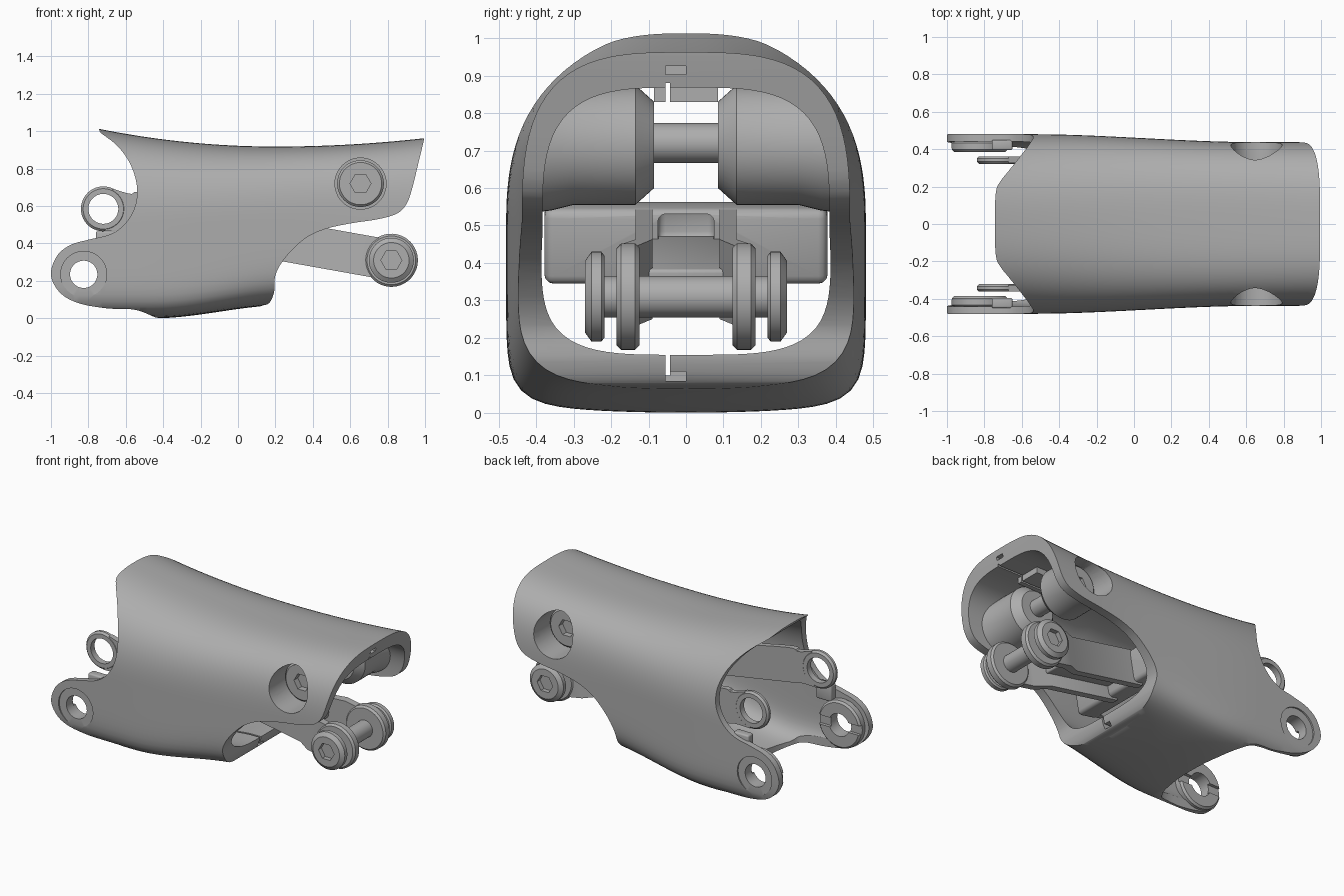
import bpy, bmesh, math
from mathutils import Matrix, Vector

cube = bpy.data.objects.get("Cube")
if cube:
    bpy.data.objects.remove(cube)

grey = bpy.data.materials.new("plain grey")
grey.use_nodes = True
grey.diffuse_color = (0.42, 0.42, 0.42, 1)
grey.node_tree.nodes["Principled BSDF"].inputs["Base Color"].default_value = (0.42, 0.42, 0.42, 1)


def make(name, bm):
    bmesh.ops.remove_doubles(bm, verts=bm.verts, dist=1e-5)
    bmesh.ops.recalc_face_normals(bm, faces=bm.faces)
    mesh = bpy.data.meshes.new(name)
    bm.to_mesh(mesh)
    bm.free()
    mesh.materials.append(grey)
    ob = bpy.data.objects.new(name, mesh)
    bpy.context.collection.objects.link(ob)
    return ob


def apply(ob, kind, **settings):
    mod = ob.modifiers.new(kind.title(), kind)
    for key, value in settings.items():
        setattr(mod, key, value)
    bpy.context.view_layer.objects.active = ob
    bpy.ops.object.modifier_apply(modifier=mod.name)


def cut(ob, *cutters, op='DIFFERENCE'):
    for c in cutters:
        apply(ob, 'BOOLEAN', object=c, operation=op, solver='EXACT')


def box(name, x, y, z, bevel=0.0):
    bm = bmesh.new()
    bmesh.ops.create_cube(bm, size=1)
    for v in bm.verts:
        v.co = [(a + b) / 2 + c * (b - a) for c, (a, b) in zip(v.co, (x, y, z))]
    ob = make(name, bm)
    if bevel:
        apply(ob, 'BEVEL', width=bevel, segments=3)
    return ob


def lathe(name, profile, x, z, side=1, n=48):
    """Turn a closed (y, radius) profile about a y axis at x, z."""
    bm = bmesh.new()
    rings = []
    for i in range(n):
        a = math.tau * i / n
        rings.append([bm.verts.new((x + r * math.cos(a), side * y, z + r * math.sin(a)))
                      for y, r in profile])
    for i in range(n):
        a, b = rings[i], rings[(i + 1) % n]
        for j in range(len(profile)):
            k = (j + 1) % len(profile)
            if profile[j][1] + profile[k][1] > 0:
                bm.faces.new((a[j], a[k], b[k], b[j]))
    return make(name, bm)


def disc(name, y0, y1, r, x, z, side=1, hole=0.0, ch=0.012, n=48):
    profile = [(y0, hole), (y0, r - ch), (y0 + ch, r), (y1 - ch, r), (y1, r - ch), (y1, hole)]
    return lathe(name, profile, x, z, side, n)


def smoothstep(a, b, x):
    t = min(1, max(0, (x - a) / (b - a)))
    return t * t * (3 - 2 * t)


def mix(a, b, t):
    return a + (b - a) * t


def section(x, inner, inset=0.0, n=112):
    """Rounded section: soft arch above, squarer and slightly bowed below."""
    top = 0.918 + (0.09 * ((x - 0.2) / 0.92) ** 2 if x < 0.2 else 0.045 * ((x - 0.2) / 0.8) ** 2)
    bottom = 0.07 * smoothstep(-0.45, 0.25, x)
    w = 0.48 - 0.042 * smoothstep(-0.55, 0.65, x)
    hi, lo = mix(2.6, 3.25, smoothstep(-0.7, 0.7, x)), mix(8, 5, smoothstep(-0.4, 0.4, x))
    bow = 0.025
    if inner:
        t = smoothstep(-0.6, 0.5, x)
        top = min(top - 0.03, mix(0.955, 0.868, t))
        bottom = mix(0.045, 0.155, smoothstep(-0.5, 0.15, x))
        w, hi, lo = mix(0.44, 0.383, t), mix(2.6, 3.5, t), mix(7, 3.2, t)
        bow = 0
    mid = 0.49
    w, top, bottom = w - inset, top - inset, bottom + inset
    for i in range(n):
        a = math.tau * i / n
        c, s = math.cos(a), math.sin(a)
        e = hi if s > 0 else lo
        r = (abs(c) ** e + abs(s) ** e) ** (-1 / e)
        lift = bow * (r * c) ** 2 * max(0, -r * s)
        yield Vector((x, w * r * c, mid + lift + r * s * ((top - mid) if s > 0 else (mid - bottom))))


def tube(name, hollow, inset=0.0, steps=52):
    bm = bmesh.new()
    xs = [-1.05 + 2.1 * i / steps for i in range(steps + 1)]
    outer = [[bm.verts.new(p) for p in section(x, False, inset)] for x in xs]
    if hollow:
        inner = [[bm.verts.new(p) for p in section(x, True)] for x in xs]
        loops = outer + inner[::-1] + [outer[0]]
    else:
        loops = outer
        bm.faces.new(outer[0])
        bm.faces.new(outer[-1])
    for a, b in zip(loops, loops[1:]):
        for i in range(len(a)):
            j = (i + 1) % len(a)
            bm.faces.new((a[i], a[j], b[j], b[i]))
    return make(name, bm)


def spline(points, per=6):
    pts = [Vector(p) for p in points]
    pts = [2 * pts[0] - pts[1]] + pts + [2 * pts[-1] - pts[-2]]
    out = []
    for a, b, c, d in zip(pts, pts[1:], pts[2:], pts[3:]):
        for i in range(per):
            t = i / per
            out.append(0.5 * (2 * b + (c - a) * t + (2 * a - 5 * b + 4 * c - d) * t * t
                              + (3 * b - a - 3 * c + d) * t ** 3))
    return out + [pts[-2]]


def prism(name, outline, axis, a, b):
    bm = bmesh.new()
    place = (lambda p, h: (p[0], h, p[1])) if axis == 'y' else (lambda p, h: (p[0], p[1], h))
    face = bm.faces.new([bm.verts.new(place(p, a)) for p in outline])
    ext = bmesh.ops.extrude_face_region(bm, geom=[face])
    for v in ext["geom"]:
        if isinstance(v, bmesh.types.BMVert):
            v.co = place((v.co.x, v.co.z if axis == 'y' else v.co.y), b)
    return make(name, bm)


helpers = []

# Shell: hollow loft trimmed to the side outline
right_edge = spline([(1.0, 1.0), (0.993, 0.95), (0.967, 0.84), (0.93, 0.69), (0.9, 0.61), (0.85, 0.56),
                     (0.75, 0.53), (0.6, 0.507), (0.46, 0.475), (0.35, 0.42), (0.25, 0.32),
                     (0.2, 0.23), (0.193, 0.14), (0.165, 0.08), (0.11, 0.058), (0.04, -0.02)])
left_edge = spline([(-0.43, 0.0), (-0.55, 0.045), (-0.7, 0.053), (-0.85, 0.08), (-0.95, 0.135),
                    (-1.0, 0.23), (-0.97, 0.33), (-0.9, 0.39), (-0.8, 0.42), (-0.68, 0.45),
                    (-0.6, 0.51), (-0.55, 0.6), (-0.54, 0.7), (-0.565, 0.8), (-0.61, 0.88),
                    (-0.66, 0.935), (-0.705, 0.97), (-0.735, 0.993), (-0.747, 1.02)])
outline = [(-0.72, 1.2), (1.0, 1.2)] + right_edge + [(0.0, -0.1), (-0.43, -0.1)] + left_edge
trim = prism("side_trim", outline, 'y', -1, 1)
mouth = spline([(-1.2, -0.41), (-0.62, -0.41), (-0.5, -0.34), (-0.44, -0.2), (-0.42, 0),
                (-0.44, 0.2), (-0.5, 0.34), (-0.62, 0.41), (-1.2, 0.41)])
floor_mouth = prism("floor_mouth", mouth, 'z', -0.2, 0.3)
shell = tube("shell", True)
cut(shell, trim, op='INTERSECT')
cut(shell, floor_mouth)
helpers += [trim, floor_mouth]

# Seam rib under the roof, with slits and steps in the rims
rib = box("seam_rib", (0.52, 0.8), (-0.085, 0.085), (0.83, 0.89))
for z0, z1, x0, y1 in ((0.8, 0.88, -0.2, -0.043), (0.1, 0.2, -0.6, -0.043),
                       (0.903, 0.925, 0.93, 0.0), (0.085, 0.11, 0.14, 0.0)):
    slit = box("slit", (x0, 1.2), (-0.055, y1), (z0, z1))
    cut(shell, slit)
    cut(rib, slit)
    helpers.append(slit)

core = tube("core", False, 0.012)
helpers.append(core)
BX, BZ = 0.655, 0.72
EX, EZ = -0.825, 0.235
FX, FZ = 0.82, 0.31
for side, tag in ((1, "left"), (-1, "right")):
    # Bolt boss with its outer pocket
    pocket = lathe("pocket", [(0.2, 0), (0.2, 0.137), (0.6, 0.137), (0.6, 0)], BX, BZ, side)
    boss = lathe(tag + "_boss", [(0.085, 0), (0.085, 0.115), (0.135, 0.16), (0.3, 0.16),
                                 (0.36, 0.175), (0.5, 0.19), (0.5, 0)], BX, BZ - 0.005, side)
    cut(boss, core, op='INTERSECT')
    cut(boss, pocket)
    cut(shell, pocket)
    # Bolt head and pivot cap with hexagon sockets
    head = disc(tag + "_bolt_head", 0.19, 0.285, 0.125, BX, BZ, side)
    hex_a = disc("hex", 0.245, 0.4, 0.056, BX, BZ, side, ch=0, n=6)
    cut(head, hex_a)
    cap = lathe(tag + "_pivot_cap", [(0.218, 0), (0.218, 0.11), (0.226, 0.12), (0.252, 0.12),
                                     (0.27, 0.095), (0.27, 0)], FX, FZ, side)
    hex_b = disc("hex", 0.24, 0.4, 0.056, FX, FZ, side, ch=0, n=6)
    cut(cap, hex_b)
    # Ear hole, counterbore and inner insert
    bore = lathe("bore", [(0.3, 0), (0.3, 0.073), (0.47, 0.073), (0.47, 0.123),
                          (0.6, 0.123), (0.6, 0)], EX, EZ, side)
    cut(shell, bore)
    insert = disc(tag + "_ear_insert", 0.385, 0.445, 0.152, EX, EZ, side, hole=0.073)
    notch = box("notch", (-1.1, -0.5), sorted((side * 0.3, side * 0.405)), (0.205, 0.265))
    cut(insert, notch)
    box(tag + "_ear_tab", (-0.76, -0.65), sorted((side * 0.395, side * 0.45)), (0.36, 0.465), 0.01)
    helpers += [pocket, hex_a, hex_b, bore, notch]

# Rods through the bosses and the pivot
disc("boss_rod", -0.2, 0.2, 0.053, BX, BZ, ch=0)
disc("pivot_rod", -0.22, 0.22, 0.055, FX, FZ, ch=0)

# Inner link, laid along x from its rear eye and then tilted
L = 1.564
body = box("link_body", (0.72, 0.86), (-0.378, 0.378), (-0.095, 0.11), 0.025)
slot = box("slot", (0.77, 1.0), (-0.075, 0.075), (0.015, 0.098), 0.02)
cut(body, slot)
helpers.append(slot)
link = [body, box("link_web", (0.8, 1.32), (-0.11, 0.11), (-0.03, 0.03), 0.01)]
for side, tag in ((1, "left"), (-1, "right")):
    link.append(disc(tag + "_rear_eye", 0.322, 0.362, 0.12, 0, 0, side, hole=0.08))
    arm = prism(tag + "_rear_arm", spline([(0.03, 0.115), (0.13, 0.105), (0.22, 0.125), (0.8, 0.105)])
                + spline([(0.8, -0.09), (0.22, -0.095), (0.13, -0.095), (0.03, -0.115)]),
                'y', side * 0.325, side * 0.36)
    rail = prism(tag + "_front_rail", [(0.8, side * 0.09), (0.8, side * 0.135), (1.3, side * 0.135),
                                       (1.38, side * 0.178), (L, side * 0.178), (L, side * 0.132),
                                       (1.4, side * 0.132), (1.3, side * 0.09)], 'z', -0.108, 0.108)
    for part, x, r in ((arm, 0, 0.1), (rail, L, 0.1)):
        bore = disc("bore", 0.0, 0.5, r, x, 0, side, ch=0)
        cut(part, bore)
        helpers.append(bore)
    link += [arm, rail, disc(tag + "_front_eye", 0.124, 0.185, 0.142, L, 0, side)]
tilt = Matrix.Translation((-0.72, 0, 0.585)) @ Matrix.Rotation(math.atan2(0.275, 1.54), 4, 'Y')
for ob in link:
    ob.data.transform(tilt)

# Remove the cutters and smooth the finished parts
for ob in helpers:
    bpy.data.objects.remove(ob)
for ob in list(bpy.context.collection.objects):
    if ob.type == 'MESH':
        bpy.ops.object.select_all(action='DESELECT')
        ob.select_set(True)
        bpy.context.view_layer.objects.active = ob
        bpy.ops.object.shade_smooth_by_angle(angle=math.radians(32))
